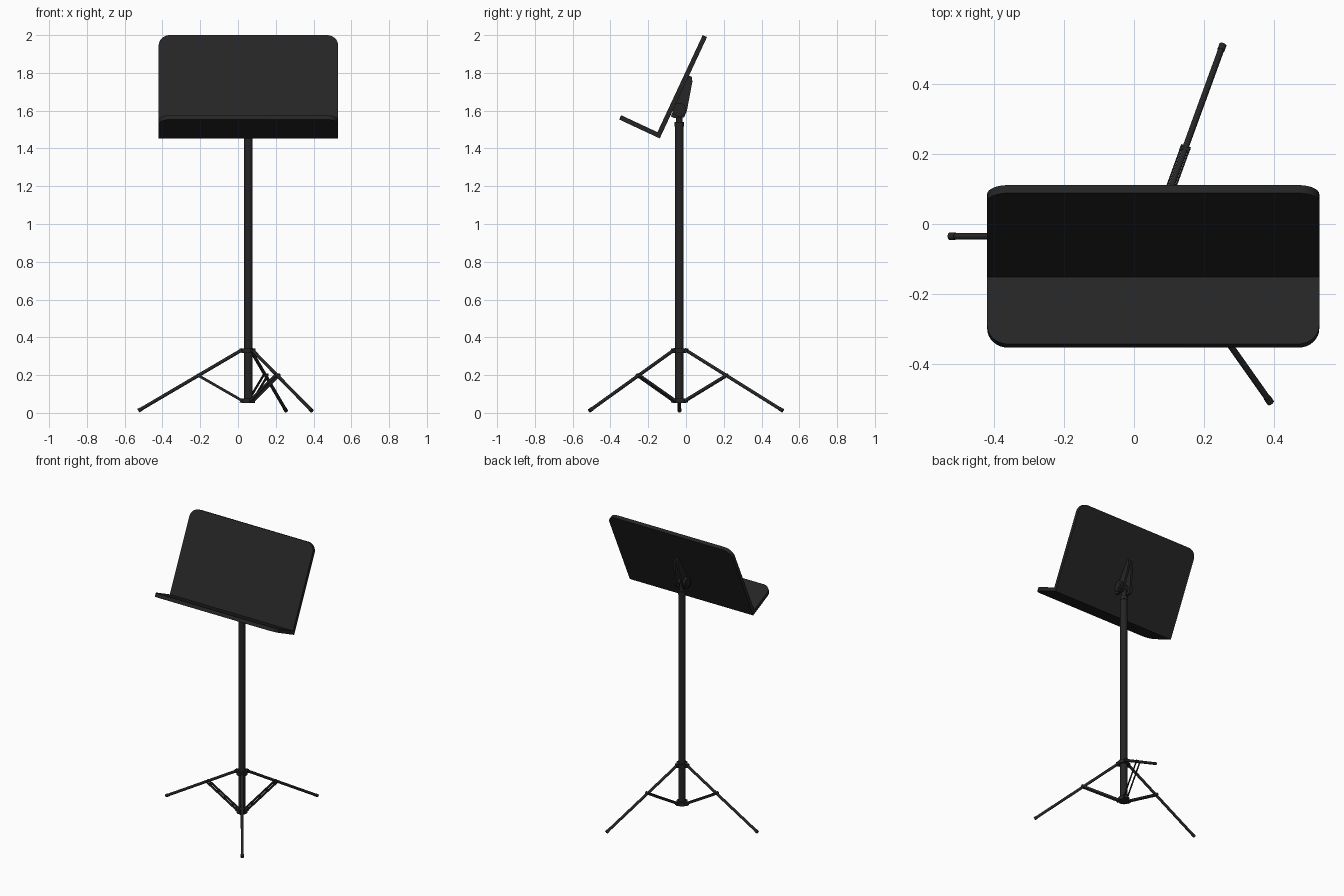
import bpy, bmesh, math
from mathutils import Vector, Matrix

if "Cube" in bpy.data.objects:
    bpy.data.objects.remove(bpy.data.objects["Cube"])

CX, CY = 0.055, -0.035          # pole axis
A = math.radians(25)            # desk tilt
U = Vector((0, math.sin(A), math.cos(A)))    # up the desk
N = Vector((0, -math.cos(A), math.sin(A)))   # out of the desk, along the tray
CORNER = Vector((CX, -0.139, 1.453))         # outer crease of desk


def colour(name, v):
    m = bpy.data.materials.new(name)
    m.diffuse_color = (v, v, v, 1)
    m.use_nodes = True
    m.node_tree.nodes["Principled BSDF"].inputs["Base Color"].default_value = m.diffuse_color
    return m


BLACK = colour("matte black", 0.018)


def finish(name, bm, smooth=True):
    bmesh.ops.recalc_face_normals(bm, faces=bm.faces[:])
    me = bpy.data.meshes.new(name)
    bm.to_mesh(me)
    bm.free()
    ob = bpy.data.objects.new(name, me)
    bpy.context.collection.objects.link(ob)
    me.materials.append(BLACK)
    if smooth:
        bpy.ops.object.select_all(action='DESELECT')
        ob.select_set(True)
        bpy.context.view_layer.objects.active = ob
        bpy.ops.object.shade_smooth_by_angle(angle=math.radians(35))
    return ob


def rod(name, p, q, r, sides=20, r2=None):
    p, q = Vector(p), Vector(q)
    d = q - p
    bm = bmesh.new()
    mat = Matrix.Translation((p + q) / 2) @ d.to_track_quat('Z', 'Y').to_matrix().to_4x4()
    bmesh.ops.create_cone(bm, cap_ends=True, segments=sides, radius1=r,
                          radius2=r if r2 is None else r2, depth=d.length, matrix=mat)
    return finish(name, bm)


def prism(name, pts, offset):
    bm = bmesh.new()
    f = bm.faces.new([bm.verts.new(p) for p in pts])
    ext = bmesh.ops.extrude_face_region(bm, geom=[f])['geom']
    bmesh.ops.translate(bm, vec=Vector(offset), verts=[v for v in ext if isinstance(v, bmesh.types.BMVert)])
    return finish(name, bm)


def bar(name, p, q, width, height, side):
    # flat strip from p to q, "side" is its horizontal width direction
    up = (q - p).normalized().cross(side) * height / 2
    s = side * width / 2
    return prism(name, [p - s - up, p + s - up, p + s + up, p - s + up], q - p)


def panel(name, along, normal, length, half=0.475, r=0.06, t=0.025):
    # plate with two rounded far corners
    pts = [(-half, 0), (half, 0)]
    for cx, a0 in ((half - r, 0), (-half + r, 90)):
        for i in range(9):
            a = math.radians(a0 + i * 11.25)
            pts.append((cx + r * math.cos(a), length - r + r * math.sin(a)))
    return prism(name, [CORNER + Vector((x, 0, 0)) + along * v for x, v in pts], normal * t)


# desk and tray
panel("desk_back", U, N, 0.592)
panel("desk_tray", N, U, 0.237)

# pole, neck and collars
rod("pole", (CX, CY, 0.055), (CX, CY, 1.53), 0.023, 24)
rod("pole_rim", (CX, CY, 1.515), (CX, CY, 1.54), 0.025, 24)
rod("neck", (CX, CY, 1.53), (CX, CY, 1.61), 0.017)
rod("upper_collar", (CX, CY, 0.318), (CX, CY, 0.342), 0.036, 24)
rod("lower_collar", (CX, CY, 0.052), (CX, CY, 0.076), 0.036, 24)

# tilt hinge: pivot and two tapered ears behind the desk
rod("hinge_pivot", (CX - 0.05, CY, 1.605), (CX + 0.05, CY, 1.605), 0.022)
for s in (-1, 1):
    rod("hinge_knob", (CX + s * 0.025, CY, 1.605), (CX + s * 0.045, CY, 1.605), 0.036, 24)
    ear = [(-0.08, 1.57), (-0.06, 1.56), (-0.01, 1.565), (0.005, 1.6),
           (0.034, 1.755), (0.03, 1.78), (0.005, 1.79)]
    prism("hinge_ear", [(CX + s * (0.036 - 0.1 * (z - 1.57)), y, z) for y, z in ear], (-s * 0.014, 0, 0))

# three legs with paired braces
for ang in (180, 70, -54.8):
    a = math.radians(ang)
    side = Vector((-math.sin(a), math.cos(a), 0))

    def at(r, z, off=0.0):
        return Vector((CX + r * math.cos(a), CY + r * math.sin(a), z)) + side * off

    rod("leg", at(0.03, 0.336), at(0.58, 0.013), 0.009, 16)
    rod("leg_foot", at(0.566, 0.021), at(0.583, 0.0115), 0.0105, 16)
    rod("leg_pin", at(0.265, 0.2, -0.015), at(0.265, 0.2, 0.015), 0.008, 12)
    bar("collar_lug_top", at(0.02, 0.33), at(0.048, 0.33), 0.022, 0.022, side)
    bar("collar_lug_bottom", at(0.02, 0.064), at(0.045, 0.066), 0.022, 0.022, side)
    for s in (-1, 1):
        bar("leg_brace", at(0.03, 0.063, s * 0.012), at(0.272, 0.202, s * 0.012), 0.005, 0.014, side)
